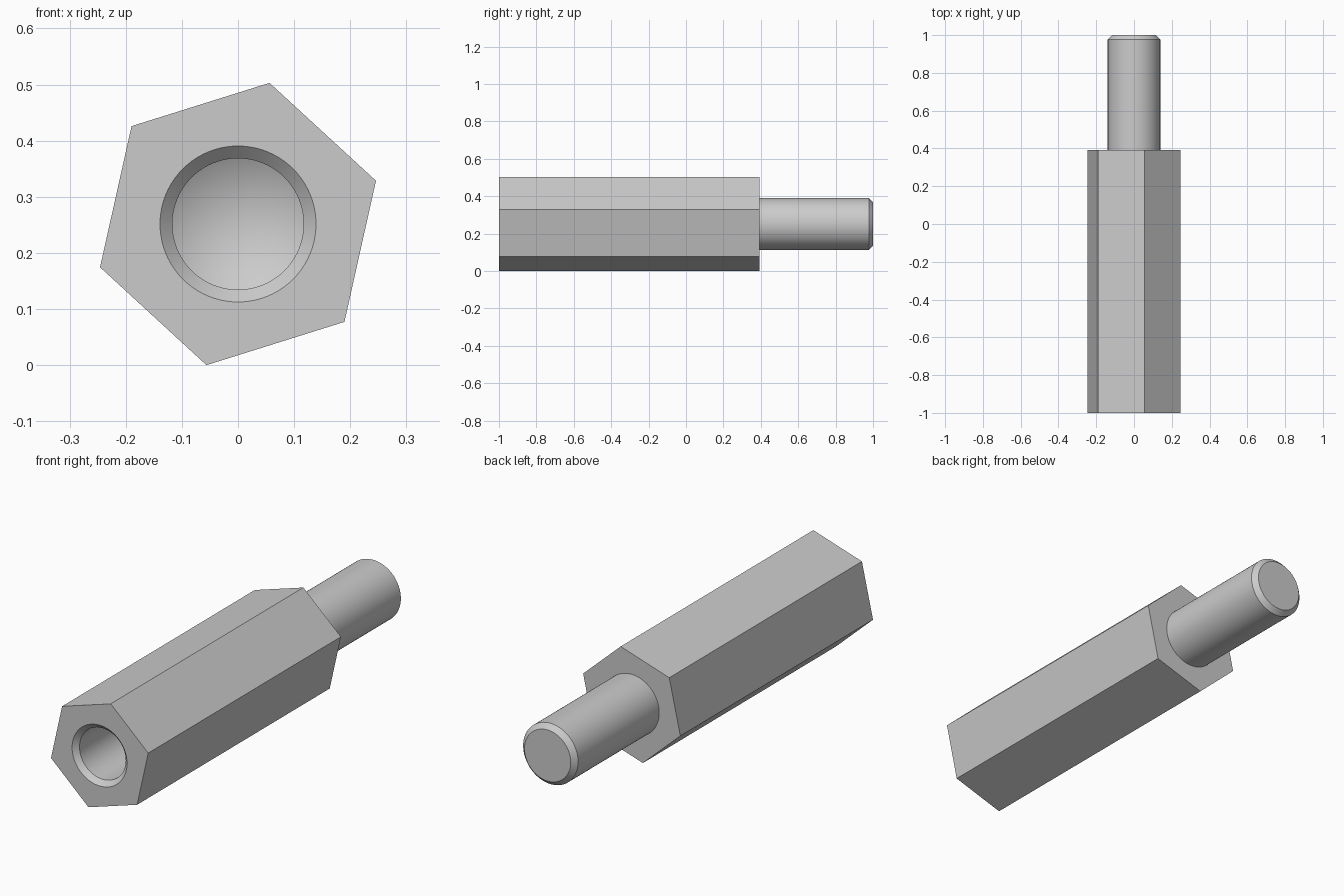
import bpy, bmesh
from math import cos, sin, pi, radians

cube = bpy.data.objects.get("Cube")
if cube:
    bpy.data.objects.remove(cube)

SEGMENTS = 96
HEX_RADIUS = 0.2577
HEX_TURN = radians(17.4)
AXIS_Z = HEX_RADIUS * sin(HEX_TURN + pi / 3)
FRONT, SHOULDER, TIP = -1.0, 0.392, 1.0
STUD_RADIUS, BORE_RADIUS = 0.139, 0.117
CHAMFER = STUD_RADIUS - BORE_RADIUS
BORE_END = -0.22

metal = bpy.data.materials.new("grey metal")
metal.use_nodes = True
grey = (0.6, 0.6, 0.6, 1)
metal.diffuse_color = grey
metal.node_tree.nodes["Principled BSDF"].inputs["Base Color"].default_value = grey


def ring(bm, radius, y, sides, turn=0):
    """Ring of vertices around the long axis; a single point for radius 0."""
    if radius == 0:
        return [bm.verts.new((0, y, AXIS_Z))]
    angles = [turn + 2 * pi * i / sides for i in range(sides)]
    return [bm.verts.new((radius * cos(a), y, AXIS_Z + radius * sin(a))) for a in angles]


def skin(bm, a, b):
    """Join two rings with quads, or a ring to a point with triangles."""
    for i in range(len(a)):
        j = (i + 1) % len(a)
        far = [b[0]] if len(b) == 1 else [b[j], b[i]]
        bm.faces.new([a[i], a[j]] + far)


def lathe(bm, profile):
    rings = [ring(bm, r, y, SEGMENTS) for y, r in profile]
    for a, b in zip(rings, rings[1:]):
        skin(bm, a, b)
    return rings


def fill_between(bm, outer, inner):
    """Flat end face with a round hole."""
    edges = []
    for loop in (outer, inner):
        for i, v in enumerate(loop):
            w = loop[(i + 1) % len(loop)]
            edges.append(bm.edges.get((v, w)) or bm.edges.new((v, w)))
    bmesh.ops.triangle_fill(bm, edges=edges, use_beauty=True)


def finish(bm, name):
    bmesh.ops.recalc_face_normals(bm, faces=bm.faces[:])
    mesh = bpy.data.meshes.new(name)
    bm.to_mesh(mesh)
    bm.free()
    mesh.materials.append(metal)
    obj = bpy.data.objects.new(name, mesh)
    bpy.context.collection.objects.link(obj)
    bpy.ops.object.select_all(action="DESELECT")
    obj.select_set(True)
    bpy.context.view_layer.objects.active = obj
    bpy.ops.object.shade_smooth_by_angle(angle=radians(25))


# Hexagonal body with a countersunk blind bore in the front
bm = bmesh.new()
front_hex = ring(bm, HEX_RADIUS, FRONT, 6, HEX_TURN)
back_hex = ring(bm, HEX_RADIUS, SHOULDER, 6, HEX_TURN)
skin(bm, front_hex, back_hex)
bore = lathe(bm, [(FRONT, STUD_RADIUS), (FRONT + CHAMFER, BORE_RADIUS),
                  (BORE_END, BORE_RADIUS), (BORE_END + BORE_RADIUS * 0.58, 0)])
fill_between(bm, front_hex, bore[0])
fill_between(bm, back_hex, ring(bm, STUD_RADIUS, SHOULDER, SEGMENTS))
finish(bm, "hex_body")

# Round stud with a chamfered tip
bm = bmesh.new()
stud = lathe(bm, [(SHOULDER, STUD_RADIUS), (TIP - CHAMFER, STUD_RADIUS), (TIP, BORE_RADIUS)])
bm.faces.new(stud[-1])
finish(bm, "stud")
